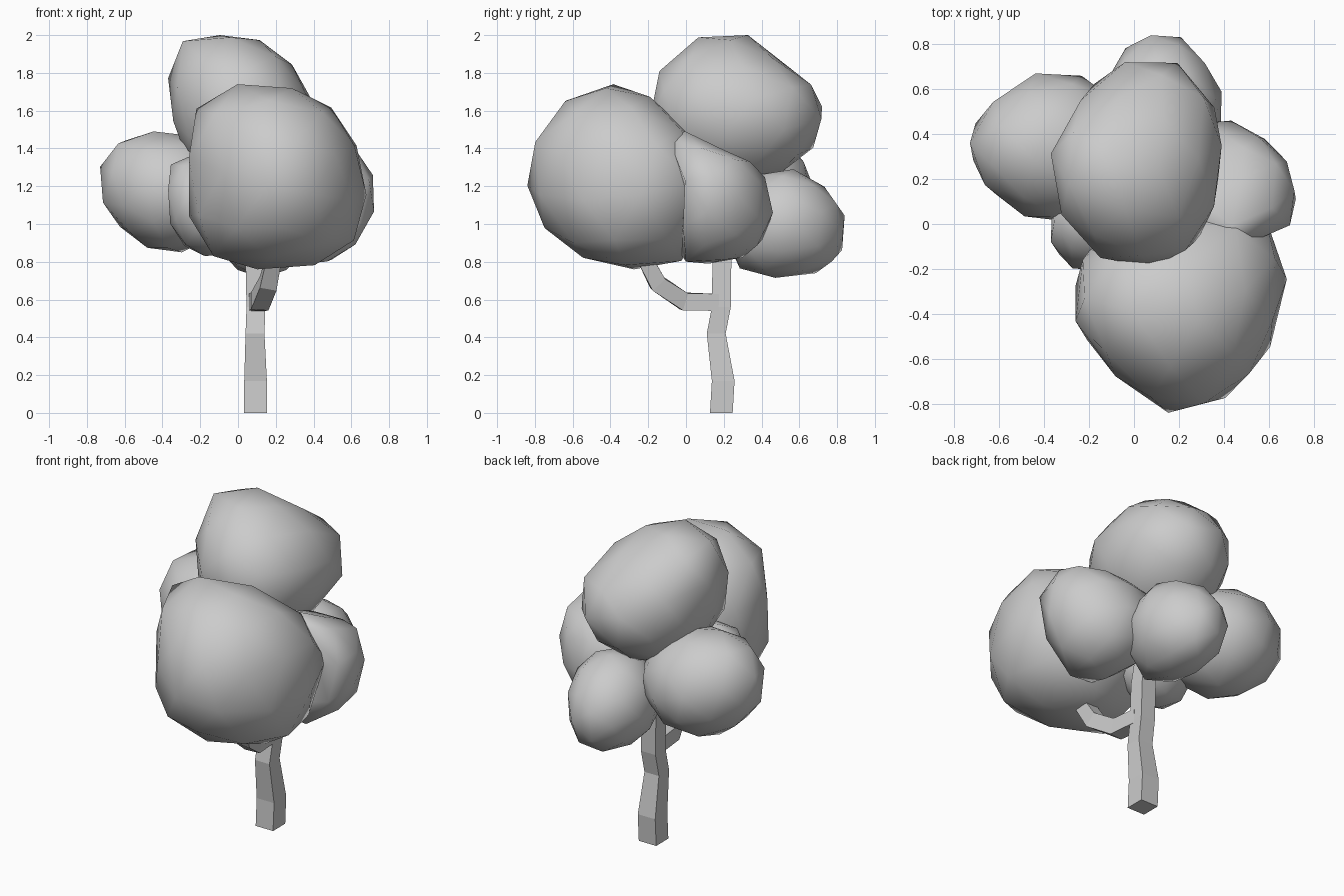
import bpy, bmesh
from mathutils import Vector, Euler

if "Cube" in bpy.data.objects:
    bpy.data.objects.remove(bpy.data.objects["Cube"])


def finish(bm, name, smooth):
    bmesh.ops.recalc_face_normals(bm, faces=bm.faces[:])
    for f in bm.faces:
        f.smooth = smooth
    me = bpy.data.meshes.new(name)
    bm.to_mesh(me)
    bm.free()
    ob = bpy.data.objects.new(name, me)
    bpy.context.collection.objects.link(ob)
    return ob


def direction(key):
    """Vector from text such as '-x+z'."""
    d = Vector((0, 0, 0))
    for sign, axis in zip(key[::2], key[1::2]):
        d["xyz".index(axis)] = 1 if sign == "+" else -1
    return d


def foliage(name, lo, hi, rot, **corners):
    """Low-poly ball fitted to a box, then pushed out or in towards its slanted limits."""
    lo, hi = Vector(lo), Vector(hi)
    c, r = (lo + hi) / 2, (hi - lo) / 2
    bm = bmesh.new()
    bmesh.ops.create_icosphere(bm, subdivisions=2, radius=1)
    bmesh.ops.rotate(bm, verts=bm.verts[:], matrix=Euler(rot).to_matrix())
    for v in bm.verts:
        v.co = c + v.co * r
    limits = [(direction(k), h) for k, h in corners["limits"].items()]
    for i, a in enumerate("xyz"):
        limits += [(direction("+" + a), hi[i]), (direction("-" + a), -lo[i])]
    for _ in range(25):
        for d, h in limits:
            n = d.normalized()
            gap = h / d.length - max(v.co.dot(n) for v in bm.verts)
            for v in bm.verts:
                w = max(0, (v.co - c).normalized().dot(n))
                v.co += n * gap * w ** 4 * 0.7
    return finish(bm, name, True)


def limb(name, path, level=False):
    """Square tube along points (x, y, z, half width)."""
    bm = bmesh.new()
    pts = [Vector(p[:3]) for p in path]
    rings = []
    for i, p in enumerate(pts):
        t = (pts[min(i + 1, len(pts) - 1)] - pts[max(i - 1, 0)]).normalized()
        if level:
            t = Vector((0, 0, 1))
        n = t.cross(Vector((1, 0, 0))).normalized()
        s = n.cross(t).normalized()
        h = path[i][3]
        rings.append([bm.verts.new(p + s * a * h + n * b * h)
                      for a, b in ((1, 1), (-1, 1), (-1, -1), (1, -1))])
    for r, q in zip(rings, rings[1:]):
        for k in range(4):
            bm.faces.new((r[k], r[(k + 1) % 4], q[(k + 1) % 4], q[k]))
    bm.faces.new(rings[0])
    bm.faces.new(rings[-1])
    return finish(bm, name, False)


# trunk with a slight wobble, running up into the crown
limb("trunk", [(.093, .187, 0, .06), (.093, .197, .17, .06), (.09, .16, .42, .05),
               (.095, .187, .56, .05), (.09, .19, .8, .05), (.06, .22, 1.3, .035)], True)
# forward branch curling up into the front clump
limb("front_branch", [(.1, .17, .585, .045), (.115, -.01, .59, .047),
                      (.16, -.15, .685, .045), (.19, -.22, .82, .04), (.2, -.27, 1.0, .035)])

# crown clumps
foliage("foliage_front", (-.26, -.84, .76), (.68, .12, 1.74), (.2, .1, .5), limits={
    "-x-y": .76, "+x-y": 1.18, "+x+y": .62, "+x+z": 2.11, "-x+z": 1.83, "+x-z": -.30,
    "-x-z": -.70, "+y+z": 1.50, "-y+z": 2.29, "-y-z": -.23, "+y-z": -.83})
foliage("foliage_top", (-.37, -.19, 1.2), (.39, .72, 2.0), (.1, .3, .2), limits={
    "+x+y": .91, "-x+y": .80, "+x-y": .35, "-x-y": .30, "+x+z": 2.13, "-x+z": 2.26,
    "-x-z": -1.07, "-y+z": 1.95, "+y+z": 2.40, "+y-z": -.73})
foliage("foliage_left", (-.73, .01, .85), (0, .67, 1.49), (.3, .2, .9), limits={
    "-x+y": 1.17, "-x-y": .49, "-x+z": 2.06, "-x-z": -.36})
foliage("foliage_right", (.06, -.08, .79), (.72, .46, 1.49), (.4, .1, .1), limits={
    "+x+y": .96, "+x-y": .70, "-y+z": 1.54, "+y+z": 1.67, "+y-z": -.51, "-y-z": -.80,
    "+x+z": 2.02, "+x-z": -.27})
foliage("foliage_back", (-.13, .22, .715), (.39, .84, 1.29), (.2, .5, .3), limits={
    "+y+z": 1.93, "+y-z": -.03, "-y-z": -1.05, "+x+y": 1.04, "-x+y": .82})
foliage("foliage_inner", (-.37, -.21, .83), (.15, .25, 1.37), (.1, .2, .7), limits={
    "-x+z": 1.67, "-x-z": -.60, "-x-y": .47})
